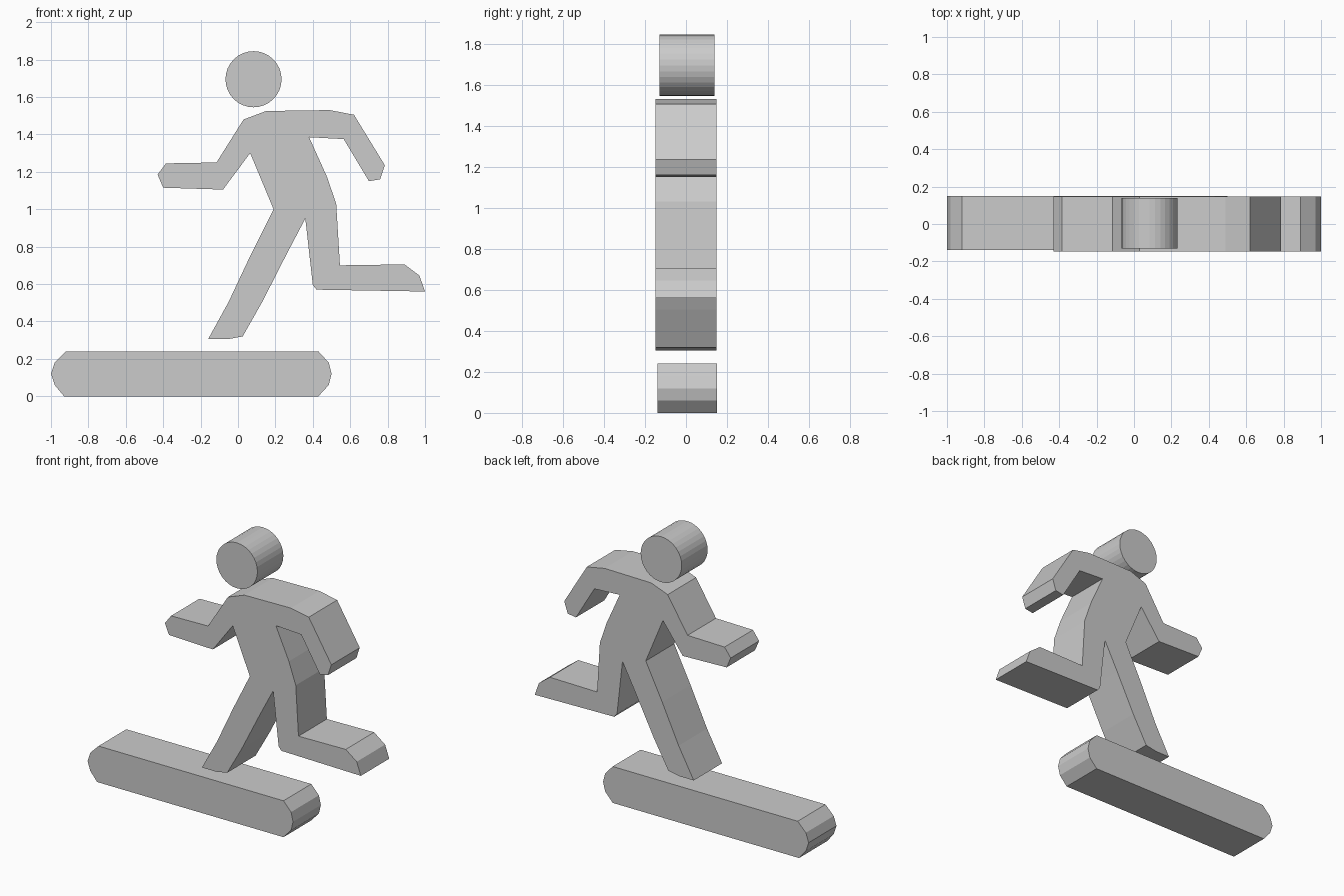
import bpy, bmesh
from math import pi

if "Cube" in bpy.data.objects:
    bpy.data.objects.remove(bpy.data.objects["Cube"])


def extrude_profile(name, points, y0, y1):
    """Extrude an (x, z) outline along y into a closed flat-shaded solid."""
    bm = bmesh.new()
    face = bm.faces.new([bm.verts.new((x, y0, z)) for x, z in points])
    ext = bmesh.ops.extrude_face_region(bm, geom=[face], use_keep_orig=True)
    verts = [v for v in ext["geom"] if isinstance(v, bmesh.types.BMVert)]
    bmesh.ops.translate(bm, verts=verts, vec=(0, y1 - y0, 0))
    bmesh.ops.recalc_face_normals(bm, faces=bm.faces)
    # split concave caps cleanly
    bmesh.ops.triangulate(bm, faces=[f for f in bm.faces if len(f.verts) > 4])
    mesh = bpy.data.meshes.new(name)
    bm.to_mesh(mesh)
    bm.free()
    obj = bpy.data.objects.new(name, mesh)
    bpy.context.collection.objects.link(obj)
    return obj


# Running figure: torso, arms and legs in one outline
extrude_profile("runner_body", [
    # shoulders and rear arm
    (0.03, 1.48), (0.15, 1.525), (0.49, 1.53), (0.62, 1.505),
    (0.785, 1.235), (0.76, 1.16), (0.70, 1.15), (0.565, 1.375), (0.38, 1.385),
    # back and raised leg
    (0.475, 1.175), (0.525, 1.03), (0.545, 0.70), (0.89, 0.705),
    (0.97, 0.645), (1.0, 0.56), (0.42, 0.57), (0.40, 0.595), (0.36, 0.95),
    # standing leg
    (0.26, 0.76), (0.13, 0.505), (0.025, 0.32), (-0.055, 0.305),
    (-0.16, 0.305), (-0.05, 0.505), (0.07, 0.76), (0.19, 1.0),
    # chest and front arm
    (0.065, 1.30), (-0.08, 1.105), (-0.40, 1.115), (-0.43, 1.185),
    (-0.385, 1.245), (-0.115, 1.25),
], -0.148, 0.148)

# Treadmill base with faceted round ends
extrude_profile("base", [
    (-0.93, 0), (-0.98, 0.06), (-1.0, 0.12), (-0.98, 0.18), (-0.92, 0.24),
    (0.43, 0.24), (0.485, 0.18), (0.5, 0.12), (0.485, 0.06), (0.43, 0),
], -0.14, 0.15)

# Head: a disc facing forward
bpy.ops.mesh.primitive_cylinder_add(vertices=32, radius=0.15, depth=0.27,
                                    location=(0.083, 0.005, 1.695),
                                    rotation=(pi / 2, 0, 0))
bpy.context.object.name = "head"
